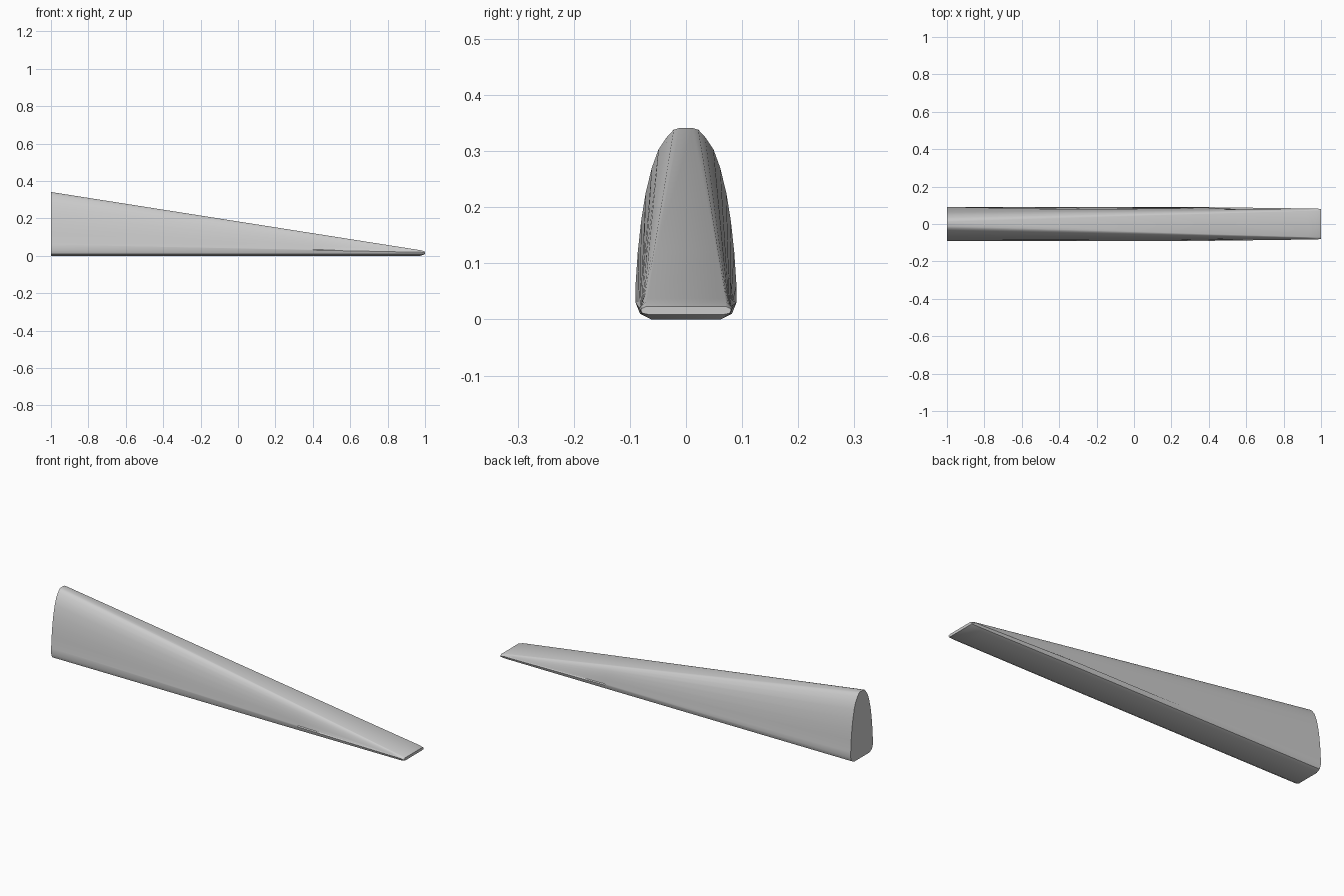
import bpy, bmesh, math

cube = bpy.data.objects.get("Cube")
if cube:
    bpy.data.objects.remove(cube)

grey = bpy.data.materials.new("plain_grey")
grey.use_nodes = True
grey.diffuse_color = (0.6, 0.6, 0.6, 1)
grey.node_tree.nodes["Principled BSDF"].inputs["Base Color"].default_value = (0.6, 0.6, 0.6, 1)

# Half profiles as (y, z): the rounded base rim, then the arched upper side
rim = [(0.062, 0.0), (0.082, 0.01), (0.09, 0.03)]
arch = [(0.09, 0.06), (0.086, 0.12), (0.08, 0.175), (0.072, 0.225), (0.061, 0.27),
        (0.049, 0.303), (0.034, 0.325), (0.022, 0.338), (0.012, 0.341)]
thin_rim = [(0.062, 0.0), (0.079, 0.009), (0.083, 0.02)]
tip_rim = [(0.068, 0.009), (0.078, 0.011), (0.08, 0.015)]


def mix(a, b, t):
    return a + (b - a) * t


def arch_at(x):
    """Upper side, flattening steadily into a thin wide edge."""
    t = (x + 1) / 2
    last = len(arch) - 1
    return [(mix(y, mix(0.081, 0.072, i / last), t), mix(z, mix(0.022, 0.026, i / last), t))
            for i, (y, z) in enumerate(arch)]


def section(bm, x, half):
    pts = half + [(-y, z) for y, z in reversed(half)]
    return [bm.verts.new((x, y, z)) for y, z in pts]


# Tapered wedge body lofted through cross-sections
bm = bmesh.new()
stations = [(-1, rim), (0.4, rim), (0.93, thin_rim), (0.975, thin_rim)]
rings = [section(bm, x, low + arch_at(x)) for x, low in stations]
tip_arch = [(y - 0.001, z - 0.003) for y, z in arch_at(1)]
rings.append(section(bm, 1, tip_rim + tip_arch))
for a, b in zip(rings, rings[1:]):
    for i in range(len(a)):
        j = (i + 1) % len(a)
        bm.faces.new((a[i], a[j], b[j], b[i]))
for ring in (rings[0], rings[-1]):
    bm.faces.new(ring)
bmesh.ops.recalc_face_normals(bm, faces=bm.faces)

mesh = bpy.data.meshes.new("wedge_body")
bm.to_mesh(mesh)
bm.free()
mesh.materials.append(grey)
body = bpy.data.objects.new("wedge_body", mesh)
bpy.context.collection.objects.link(body)
bpy.context.view_layer.objects.active = body
body.select_set(True)
bpy.ops.object.shade_smooth_by_angle(angle=math.radians(35))
